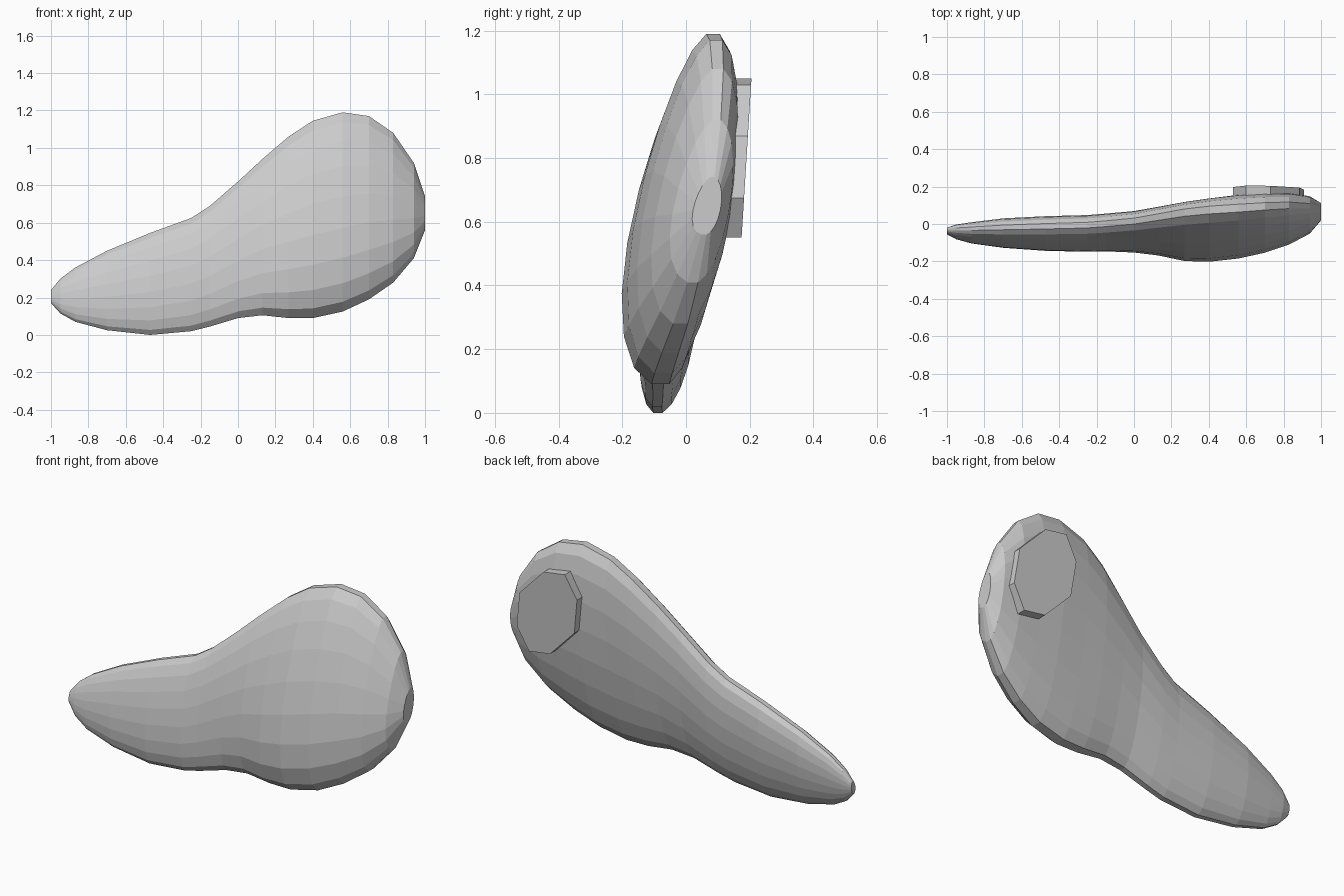
import bpy, bmesh, math

grey = bpy.data.materials.new("plain_grey")
grey.diffuse_color = (0.6, 0.6, 0.6, 1)


def add_part(name, bm):
    bmesh.ops.recalc_face_normals(bm, faces=bm.faces[:])
    mesh = bpy.data.meshes.new(name)
    bm.to_mesh(mesh)
    bm.free()
    mesh.materials.append(grey)
    obj = bpy.data.objects.new(name, mesh)
    bpy.context.collection.objects.link(obj)
    return obj


def bridge(bm, a, b):
    n = len(a)
    for i in range(n):
        bm.faces.new((a[i], a[(i + 1) % n], b[(i + 1) % n], b[i]))


# Paddle body: x, bottom z, top z, middle y, front depth, back depth
stations = [
    (-1.00, 0.17, 0.24, -0.035, 0.020, 0.015),
    (-0.95, 0.115, 0.30, -0.040, 0.040, 0.035),
    (-0.87, 0.07, 0.36, -0.045, 0.055, 0.050),
    (-0.70, 0.025, 0.45, -0.048, 0.073, 0.072),
    (-0.47, 0.00, 0.545, -0.050, 0.085, 0.083),
    (-0.25, 0.02, 0.625, -0.048, 0.090, 0.085),
    (-0.15, 0.045, 0.69, -0.043, 0.092, 0.087),
    (0.00, 0.09, 0.82, -0.035, 0.102, 0.090),
    (0.13, 0.105, 0.94, -0.020, 0.127, 0.095),
    (0.27, 0.09, 1.06, -0.005, 0.163, 0.102),
    (0.40, 0.09, 1.145, 0.002, 0.170, 0.112),
    (0.56, 0.125, 1.19, 0.010, 0.160, 0.125),
    (0.70, 0.19, 1.17, 0.025, 0.147, 0.120),
    (0.83, 0.28, 1.08, 0.043, 0.127, 0.108),
    (0.94, 0.41, 0.92, 0.060, 0.095, 0.080),
    (1.00, 0.56, 0.74, 0.070, 0.045, 0.040),
]
SIDES = 20
LEAN = 0.14
bm = bmesh.new()
rings = []
for x, low, high, mid, front, back in stations:
    ring = []
    skew = 0.25 * min(1, max(0, (x + 0.1) / 0.4))
    for k in range(SIDES):
        t = 2 * math.pi * (k + 0.5) / SIDES
        # widened so the end pair of points reaches the outline
        s = math.cos(t) / math.cos(math.pi / SIDES)
        c = math.sin(t)
        dz = s * (high - low) / 2
        depth = back if c > 0 else -front * (1 - skew * s)
        y = mid + LEAN * dz + depth * abs(c) ** 0.95
        ring.append(bm.verts.new((x, y, (low + high) / 2 + dz)))
    rings.append(ring)
for a, b in zip(rings, rings[1:]):
    bridge(bm, a, b)
bm.faces.new(rings[0])
bm.faces.new(rings[-1])
add_part("paddle_body", bm)

# Eight-sided mounting plate on the back of the wide end
half = [(-0.12, 0.25), (0.01, 0.23), (0.165, 0.07), (0.19, -0.125)]
outline = half + [(-x, -z) for x, z in half]
bm = bmesh.new()
inner, outer = [
    [bm.verts.new((0.72 + x, y + 0.062 * z, 0.80 + z)) for x, z in outline]
    for y in (0.125, 0.19)
]
bridge(bm, inner, outer)
bm.faces.new(inner)
bm.faces.new(outer)
add_part("back_plate", bm)
